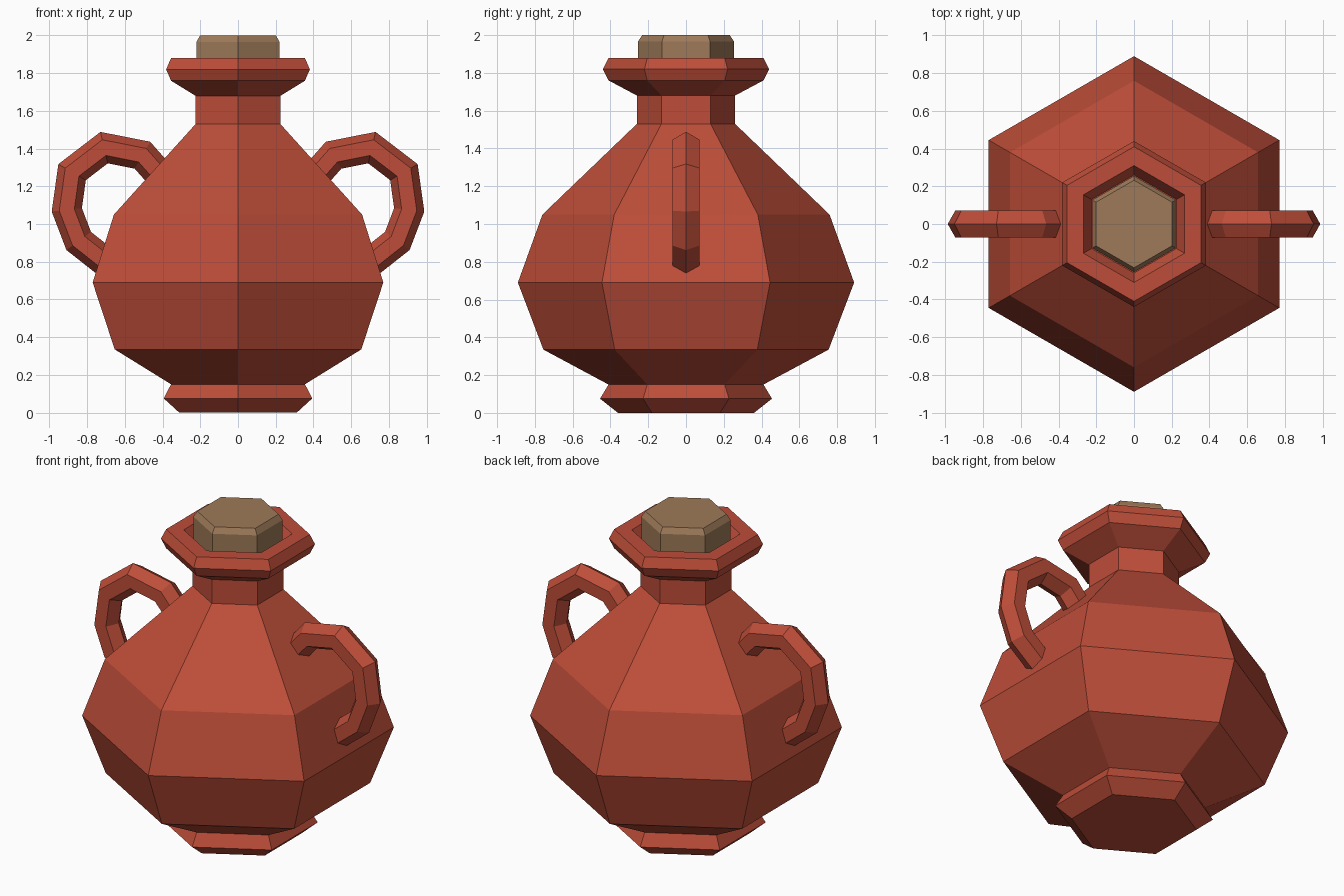
import bpy, bmesh, math
from mathutils import Vector

if "Cube" in bpy.data.objects:
    bpy.data.objects.remove(bpy.data.objects["Cube"])


def material(name, color):
    m = bpy.data.materials.new(name)
    m.diffuse_color = (*color, 1)
    m.use_nodes = True
    m.node_tree.nodes["Principled BSDF"].inputs["Base Color"].default_value = m.diffuse_color
    return m


CLAY = material("terracotta", (0.515, 0.075, 0.041))
CORK = material("cork", (0.34, 0.195, 0.098))


def loft(name, rings, mat):
    """Skin a list of equal-length point rings and cap both ends."""
    bm = bmesh.new()
    rows = [[bm.verts.new(p) for p in ring] for ring in rings]
    n = len(rows[0])
    for a, b in zip(rows, rows[1:]):
        for i in range(n):
            j = (i + 1) % n
            bm.faces.new((a[i], a[j], b[j], b[i]))
    bm.faces.new(rows[0][::-1])
    bm.faces.new(rows[-1])
    bmesh.ops.recalc_face_normals(bm, faces=bm.faces)
    me = bpy.data.meshes.new(name)
    bm.to_mesh(me)
    bm.free()
    me.materials.append(mat)
    ob = bpy.data.objects.new(name, me)
    bpy.context.collection.objects.link(ob)
    return ob


def hexagon(r, z):
    # corners point to front and back, flats face the handles
    return [(r * math.cos(math.radians(30 + 60 * i)),
             r * math.sin(math.radians(30 + 60 * i)), z) for i in range(6)]


def lathe(name, profile, mat):
    return loft(name, [hexagon(r, z) for r, z in profile], mat)


# Jar: foot, belly, neck, flared rim and recessed mouth
lathe("jar_body", [
    (0.36, 0), (0.455, 0.075), (0.41, 0.15), (0.755, 0.335), (0.89, 0.69),
    (0.76, 1.05), (0.26, 1.53), (0.26, 1.68), (0.41, 1.76), (0.44, 1.82),
    (0.41, 1.88), (0.31, 1.88), (0.26, 1.80)], CLAY)

# Stopper with bevelled top
lathe("stopper", [(0.255, 1.70), (0.255, 1.965), (0.232, 2.0)], CORK)

# Handles: hexagonal section swept along a bent path, mitred at each joint
PATH = [(0.41, 1.255), (0.507, 1.365), (0.71, 1.405), (0.88, 1.275),
        (0.908, 1.075), (0.845, 0.91), (0.68, 0.78)]


def handle(name, side):
    pts = [Vector(p) for p in PATH]
    rings = []
    for i, p in enumerate(pts):
        d0 = (p - pts[i - 1]).normalized() if i else (pts[1] - p).normalized()
        d1 = (pts[i + 1] - p).normalized() if i < len(pts) - 1 else d0
        t = (d0 + d1).normalized()
        out = Vector((-t.y, t.x)) / t.dot(d0)
        ring = []
        for k in range(6):
            a = math.radians(60 * k)
            q = p + out * (0.078 * math.cos(a))
            ring.append((side * q.x, 0.082 * math.sin(a), q.y))
        rings.append(ring)
    return loft(name, rings, CLAY)


handle("handle_right", 1)
handle("handle_left", -1)
